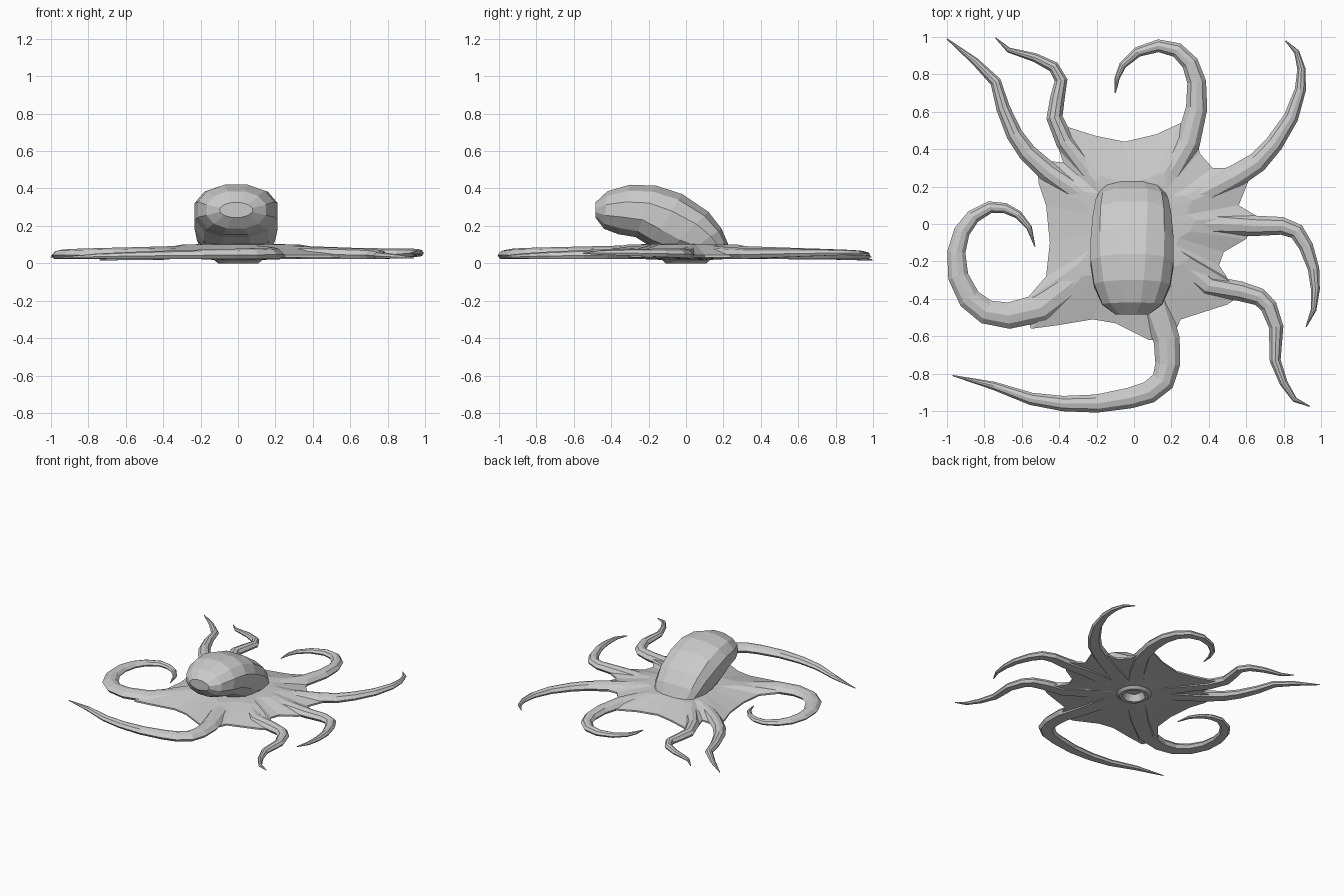
import bpy, bmesh, math
from mathutils import Vector


def loft(name, rings, location_ok=True):
    """Skin a list of equal-length closed rings, capping both ends."""
    bm = bmesh.new()
    vs = [[bm.verts.new(p) for p in r] for r in rings]
    n = len(vs[0])
    for a, b in zip(vs, vs[1:]):
        for i in range(n):
            j = (i + 1) % n
            bm.faces.new((a[i], a[j], b[j], b[i]))
    bm.faces.new(vs[0])
    bm.faces.new(vs[-1])
    bmesh.ops.triangulate(bm, faces=[f for f in bm.faces if len(f.verts) > 8])
    bmesh.ops.recalc_face_normals(bm, faces=bm.faces)
    me = bpy.data.meshes.new(name)
    bm.to_mesh(me)
    bm.free()
    ob = bpy.data.objects.new(name, me)
    bpy.context.collection.objects.link(ob)
    return ob


# Mantle: tilted slices (bottom y,z / top y,z / half width / squareness)
slices = [
    (-0.485, 0.245, -0.485, 0.325, 0.09, 1.0),
    (-0.44, 0.185, -0.42, 0.385, 0.165, 0.95),
    (-0.36, 0.155, -0.30, 0.42, 0.21, 0.9),
    (-0.27, 0.14, -0.16, 0.415, 0.228, 0.85),
    (-0.19, 0.09, -0.02, 0.37, 0.228, 0.8),
    (-0.10, 0.06, 0.12, 0.275, 0.215, 0.7),
    (0.00, 0.05, 0.19, 0.185, 0.20, 0.7),
    (0.10, 0.05, 0.235, 0.08, 0.17, 0.8),
]
rings = []
for by, bz, ty, tz, hw, e in slices:
    ring = []
    for k in range(12):
        a = math.tau * (k + 0.5) / 12
        c, s = math.cos(a), math.sin(a)
        u = math.copysign(abs(c) ** e, c)
        v = math.copysign(abs(s) ** e, s) / math.sin(math.tau * 2.5 / 12) ** e
        f = 0.5 + 0.5 * v
        ring.append((hw * u - 0.01, by + (ty - by) * f, bz + (tz - bz) * f))
    rings.append(ring)
loft("mantle", rings)

# Web skirt between the arms, with the mouth recess underneath
outline = [
    (0.60, -0.08), (0.66, 0.04), (0.56, 0.10), (0.62, 0.25), (0.55, 0.30),
    (0.42, 0.30), (0.35, 0.38), (0.33, 0.55), (0.25, 0.54), (0.12, 0.48),
    (-0.05, 0.44), (-0.20, 0.47), (-0.36, 0.52), (-0.42, 0.46), (-0.38, 0.33),
    (-0.52, 0.34), (-0.51, 0.22), (-0.47, 0.10), (-0.45, -0.10), (-0.47, -0.28),
    (-0.60, -0.43), (-0.55, -0.56), (-0.40, -0.54), (-0.22, -0.51), (-0.10, -0.53),
    (0.08, -0.62), (0.20, -0.62), (0.25, -0.51), (0.50, -0.43), (0.60, -0.36),
    (0.50, -0.29), (0.455, -0.22), (0.48, -0.15),
]


def scaled(s, z):
    return [(x * s, y * s, z) for x, y in outline]


def circle(r, z):
    return [(r * x / math.hypot(x, y), r * y / math.hypot(x, y), z) for x, y in outline]


loft("web", [circle(0.1, 0.105), scaled(0.5, 0.10), scaled(0.78, 0.07), scaled(1, 0.045),
             scaled(1, 0.032), scaled(0.6, 0.028), circle(0.13, 0.018),
             circle(0.11, 0.0), circle(0.085, 0.0), circle(0.06, 0.05)])

# Arms: flat-bottomed tapering section swept from tip to root
SECTION = [(-1, 0.4), (-0.7, 0), (0.7, 0), (1, 0.4), (0.6, 0.85), (0, 1), (-0.6, 0.85)]


def arm(name, width, path, tip_z=0.025):
    pts = [Vector(p) for p in path]
    dist = [0.0]
    for a, b in zip(pts, pts[1:]):
        dist.append(dist[-1] + (b - a).length)
    rings = []
    for i, p in enumerate(pts):
        t = dist[i] / dist[-1]
        d = (pts[min(i + 1, len(pts) - 1)] - pts[max(i - 1, 0)]).normalized()
        side = Vector((-d.y, d.x))
        w = 0.003 + width * t ** 0.7
        h = 0.006 + 0.072 * t ** 0.55
        z0 = tip_z + (0.022 - tip_z) * min(1, t * 1.8)
        rings.append([(p.x + side.x * u * w, p.y + side.y * u * w, z0 + v * h)
                      for u, v in SECTION])
    loft(name, rings)


arm("arm_back_left_outer", 0.068, [(-1, .99), (-.85, .87), (-.74, .76), (-.70, .62), (-.64, .48),
    (-.57, .38), (-.46, .28), (-.3, .17), (-.1, .06)], 0.03)
arm("arm_back_left_inner", 0.065, [(-.74, .995), (-.67, .93), (-.53, .89), (-.43, .84), (-.39, .77),
    (-.41, .67), (-.425, .57), (-.37, .44), (-.22, .25), (-.08, .08)], 0.015)
arm("arm_back_right_inner", 0.08, [(-.10, .70), (-.09, .78), (-.06, .85), (.02, .92), (.13, .953),
    (.23, .93), (.30, .86), (.335, .76), (.335, .62), (.29, .44), (.18, .25), (.05, .08)])
arm("arm_back_right_outer", 0.08, [(.81, .98), (.87, .92), (.895, .83), (.89, .72), (.84, .57),
    (.75, .43), (.66, .33), (.55, .26), (.38, .17), (.1, .04)], 0.05)
arm("arm_right", 0.075, [(.92, -.55), (.96, -.46), (.97, -.35), (.96, -.24), (.92, -.12),
    (.87, -.04), (.79, -.01), (.65, -.01), (.45, 0), (.1, 0)], 0.05)
arm("arm_front_right", 0.072, [(.94, -.975), (.86, -.94), (.80, -.85), (.755, -.73), (.76, -.55),
    (.72, -.44), (.67, -.39), (.57, -.36), (.4, -.33), (.1, -.08)])
arm("arm_front", 0.085, [(-.97, -.81), (-.75, -.865), (-.55, -.935), (-.38, -.96), (-.2, -.96),
    (-.02, -.93), (.08, -.90), (.155, -.84), (.18, -.75), (.175, -.62), (.12, -.45), (.03, -.1)])
arm("arm_left", 0.095, [(-.53, -.12), (-.56, -.02), (-.62, .05), (-.69, .085), (-.77, .09),
    (-.86, .04), (-.92, -.04), (-.95, -.15), (-.94, -.28), (-.88, -.40), (-.79, -.47),
    (-.67, -.49), (-.5, -.45), (-.3, -.29), (-.08, -.08)])
